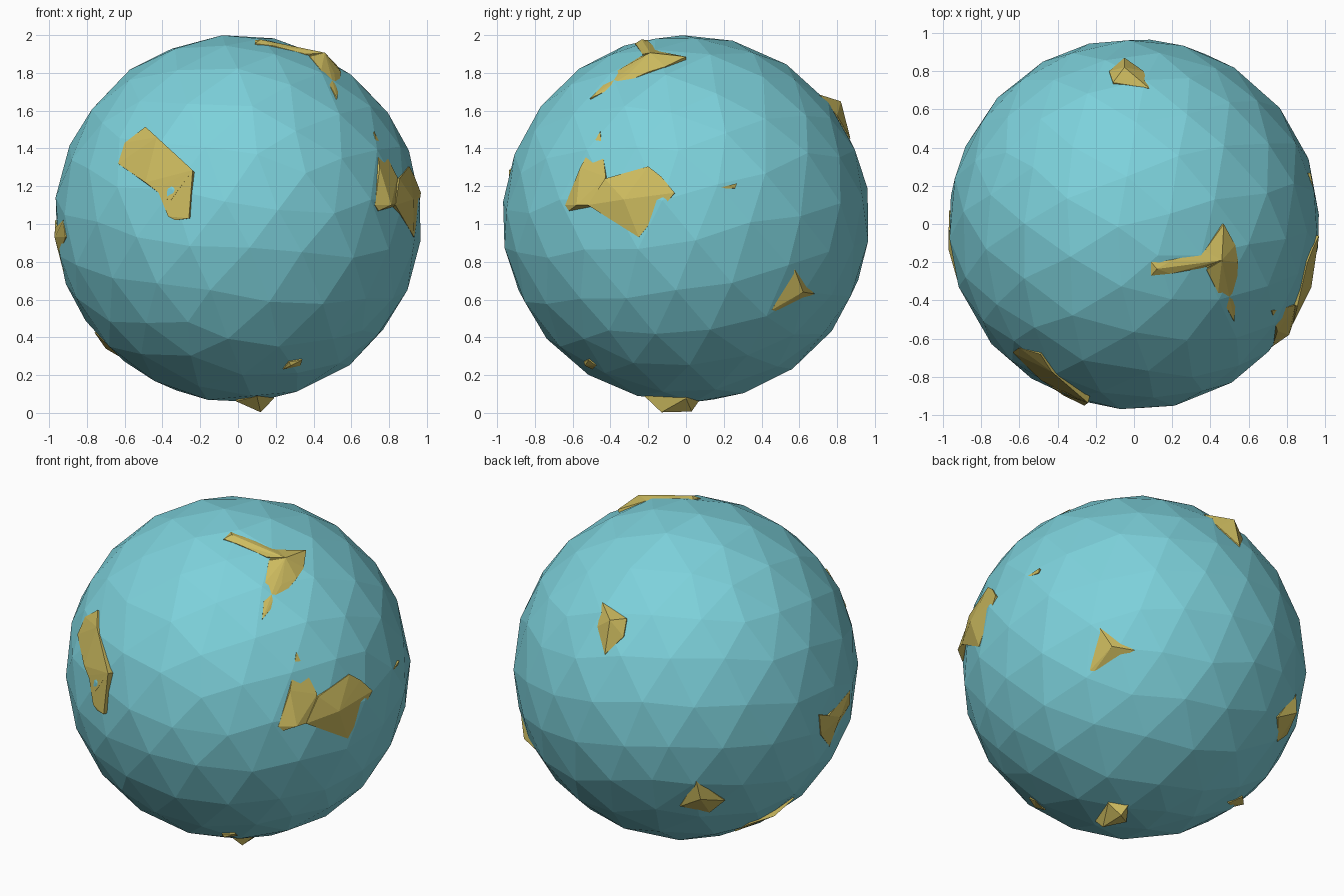
import bpy, bmesh, math, random
from mathutils import Vector, Matrix

cube = bpy.data.objects.get("Cube")
if cube:
    bpy.data.objects.remove(cube, do_unlink=True)

random.seed(4)
CENTRE = Vector((0, 0, 1.028))
SEA, SHORE, ROOT = 0.975, 0.97, 0.9

# Side of the globe -> axis that points out of it, and its sign
SIDES = {"front": (1, -1), "back": (1, 1), "right": (0, 1),
         "left": (0, -1), "top": (2, 1), "bottom": (2, -1)}


def make_material(name, colour):
    mat = bpy.data.materials.new(name)
    mat.use_nodes = True
    mat.diffuse_color = (*colour, 1)
    bsdf = next(n for n in mat.node_tree.nodes if n.type == "BSDF_PRINCIPLED")
    bsdf.inputs["Base Color"].default_value = (*colour, 1)
    bsdf.inputs["Roughness"].default_value = 0.9
    return mat


water = make_material("sea_blue", (0.205, 0.64, 0.71))
sand = make_material("sand_yellow", (0.61, 0.497, 0.114))


def add_object(name, bm, mat):
    mesh = bpy.data.meshes.new(name)
    bm.to_mesh(mesh)
    bm.free()
    mesh.materials.append(mat)
    obj = bpy.data.objects.new(name, mesh)
    obj.location = CENTRE
    bpy.context.collection.objects.link(obj)
    return obj


def on_globe(side, a, b, radius=SHORE):
    """Place a point seen from one side onto a shell of the given radius."""
    axis, sign = SIDES[side]
    flat = [a, b] if axis == 2 else [a, b - CENTRE.z]
    depth = math.sqrt(max(radius ** 2 - flat[0] ** 2 - flat[1] ** 2, 0))
    flat.insert(axis, sign * depth)
    return Vector(flat)


def add_land(name, side, *pieces):
    """Build an island from faceted pieces rooted below the water."""
    bm = bmesh.new()
    for piece in pieces:
        verts = []
        for spot in piece:
            point = on_globe(side, *spot)
            verts.append(bm.verts.new(point))
            verts.append(bm.verts.new(point.normalized() * ROOT))
        hull = bmesh.ops.convex_hull(bm, input=verts)
        spare = {v for v in hull["geom_interior"] + hull["geom_unused"]
                 if isinstance(v, bmesh.types.BMVert)}
        bmesh.ops.delete(bm, geom=list(spare), context="VERTS")
    bmesh.ops.recalc_face_normals(bm, faces=bm.faces)
    return add_object(name, bm, sand)


# Ocean: a faceted ball with slightly uneven triangles
bm = bmesh.new()
bmesh.ops.create_icosphere(bm, subdivisions=3, radius=SEA,
                           matrix=Matrix.Rotation(math.radians(12), 4, (1, 0.6, 0.3)))
for v in bm.verts:
    nudge = Vector([random.uniform(-1, 1) for _ in range(3)]) * 0.025
    v.co = (v.co + nudge).normalized() * SEA
add_object("ocean", bm, water)

# Long island on the front
ridge = (-.24, 1.285, 1.0)
add_land("front_island", "front",
         [(-.49, 1.515), (-.6, 1.43), (-.635, 1.32), (-.49, 1.22), (-.36, 1.12),
          ridge, (-.43, 1.46, .985)],
         [ridge, (-.43, 1.19), (-.37, 1.04), (-.33, 1.02), (-.26, 1.03, .985)])

# Large island on the +x side: a tall arm and a broad arm
add_land("side_island", "right",
         [(-.455, 1.49), (-.425, 1.25), (-.46, 1.1), (-.62, 1.07), (-.64, 1.1),
          (-.58, 1.1, 1.0), (-.56, 1.3, .975)],
         [(-.52, 1.1, .985), (-.43, 1.24, .98), (-.2, 1.305), (-.13, 1.25),
          (-.06, 1.165, .98), (-.25, .93), (-.33, 1.13, .99)])

# Three-armed island near the top
summit = (.46, -.19, 1.01)
add_land("top_island", "top",
         [(.09, -.2), (.09, -.27), (.12, -.235, .985), (.2, -.19), (.19, -.26),
          (.37, -.14), (.36, -.23), summit],
         [(.37, -.14), (.47, 0, .978), (.53, -.11), (.545, -.2), summit, (.38, -.23)],
         [summit, (.38, -.24), (.545, -.2), (.51, -.3), (.525, -.51), (.44, -.36)])

# Small peaked islands
add_land("back_upper_island", "top",
         [(-.05, .87), (-.13, .8), (-.11, .74), (.08, .71), (.05, .8), (-.05, .82, 1.03)])
add_land("back_side_island", "right",
         [(.575, .76), (.455, .545), (.475, .54), (.68, .63), (.62, .64, 1.0)])
add_land("back_lower_island", "back",
         [(-.58, .76), (-.66, .59), (-.57, .5), (-.46, .56), (-.6, .64, 1.01)])
add_land("lower_strip_island", "bottom",
         [(-.5, .23), (-.6, .24), (-.7, .13, .99), (-.76, .02), (-.62, .13)])
add_land("left_island", "left",
         [(.07, 1.02), (.04, .88), (-.09, .75), (-.13, .93, .985)],
         [(-.13, .93, .985), (-.02, .98), (-.29, 1.02), (-.31, .93), (-.1, .83)])
add_land("bottom_island", "bottom",
         [(-.01, -.08), (.1, -.22), (.19, 0), (.1, .07),
          (.12, -.13, 1.04), (.12, .03, 1.028)])

# Tiny islets
add_land("front_islet", "front", [(.24, .23), (.27, .27), (.34, .28), (.33, .25), (.28, .25, .985)])
add_land("side_islet", "right", [(.15, 1.185), (.26, 1.19), (.27, 1.215, .98)])
